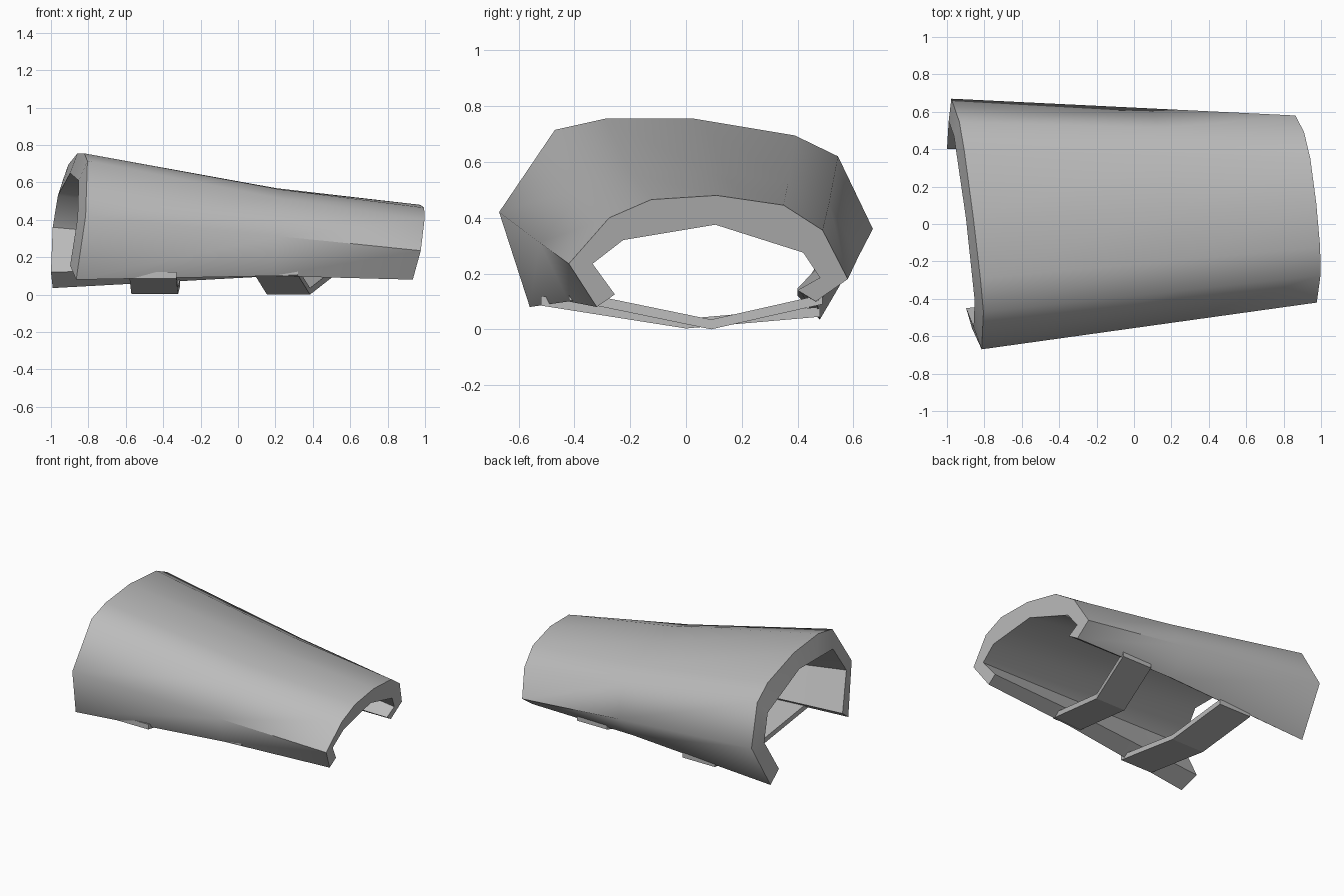
import bpy
import bmesh
import math
from mathutils import Vector

cube = bpy.data.objects.get("Cube")
if cube:
    bpy.data.objects.remove(cube, do_unlink=True)

# One flat grey for everything
grey = bpy.data.materials.new("plain_grey")
grey.use_nodes = True
colour = (0.5, 0.5, 0.5, 1)
grey.diffuse_color = colour
grey.node_tree.nodes["Principled BSDF"].inputs["Base Color"].default_value = colour


def make_object(name, bm, smooth_angle=None):
    bmesh.ops.recalc_face_normals(bm, faces=bm.faces)
    mesh = bpy.data.meshes.new(name)
    bm.to_mesh(mesh)
    bm.free()
    mesh.materials.append(grey)
    obj = bpy.data.objects.new(name, mesh)
    bpy.context.collection.objects.link(obj)
    if smooth_angle:
        bpy.ops.object.select_all(action="DESELECT")
        obj.select_set(True)
        bpy.context.view_layer.objects.active = obj
        bpy.ops.object.shade_smooth_by_angle(angle=math.radians(smooth_angle))
    return obj


def loft(bm, sections):
    """Bridge closed loops of equal length and cap both ends."""
    rings = [[bm.verts.new(p) for p in s] for s in sections]
    n = len(rings[0])
    for a, b in zip(rings, rings[1:]):
        for i in range(n):
            j = (i + 1) % n
            bm.faces.new((a[i], a[j], b[j], b[i]))
    for ring in (rings[0], rings[-1]):
        # cap the C-shaped wall as a strip between its outer and inner halves
        for i in range(n // 2 - 1):
            bm.faces.new((ring[i], ring[i + 1], ring[n - 2 - i], ring[n - 1 - i]))


def section(outer, inner, plane, inner_shift):
    """Place a C-shaped (y, z) wall profile on a slanted end plane."""
    base, per_y, per_z = plane

    def place(points, shift):
        return [Vector((base + per_y * y + per_z * z + shift, y, z)) for y, z in points]

    out, inn = place(outer, 0), place(inner, inner_shift)
    # the inside has fewer corners: split its two long roof faces
    inn.insert(3, (inn[2] + inn[3]) / 2)
    inn.insert(5, (inn[4] + inn[5]) / 2)
    return out + inn[::-1]


# Guard shell: wide end, pinched middle, narrow end
wide = section(
    [(-.56, .08), (-.67, .42), (-.47, .715), (-.29, .755), (.03, .755),
     (.39, .695), (.545, .62), (.67, .36), (.48, .035)],
    [(-.45, .155), (-.55, .41), (-.41, .61), (.03, .65), (.47, .53), (.55, .36), (.4, .12)],
    (-.939, -.116, .111), -.028)
narrow = section(
    [(-.32, .08), (-.42, .235), (-.275, .4), (-.125, .465), (.11, .48),
     (.35, .445), (.49, .355), (.58, .18), (.465, .1)],
    [(-.255, .125), (-.335, .235), (-.225, .32), (.105, .375), (.42, .275), (.48, .185), (.4, .14)],
    (.885, -.102, .21), 0)
middle = [a.lerp(b, .58) for a, b in zip(wide, narrow)]
for p in middle:
    p.z += (.3 - p.z) * .09

shell_bm = bmesh.new()
loft(shell_bm, [wide, middle, narrow])
make_object("guard_shell", shell_bm, 62)


# Straps closing the open underside
def strap(name, path, width, thickness=.035):
    rings = []
    for x, y, z in path:
        low, high = z, z + thickness
        rings.append([(x, y, low), (x + width, y, low), (x + width, y, high), (x, y, high)])
    bm = bmesh.new()
    loft(bm, rings)
    make_object(name, bm)


strap("wide_end_strap", [(-.58, -.52, .085), (-.57, 0, .003), (-.56, .48, .045)], .25)
strap("narrow_end_strap", [(.09, -.42, .105), (.155, .09, 0), (.27, .49, .09)], .23)
